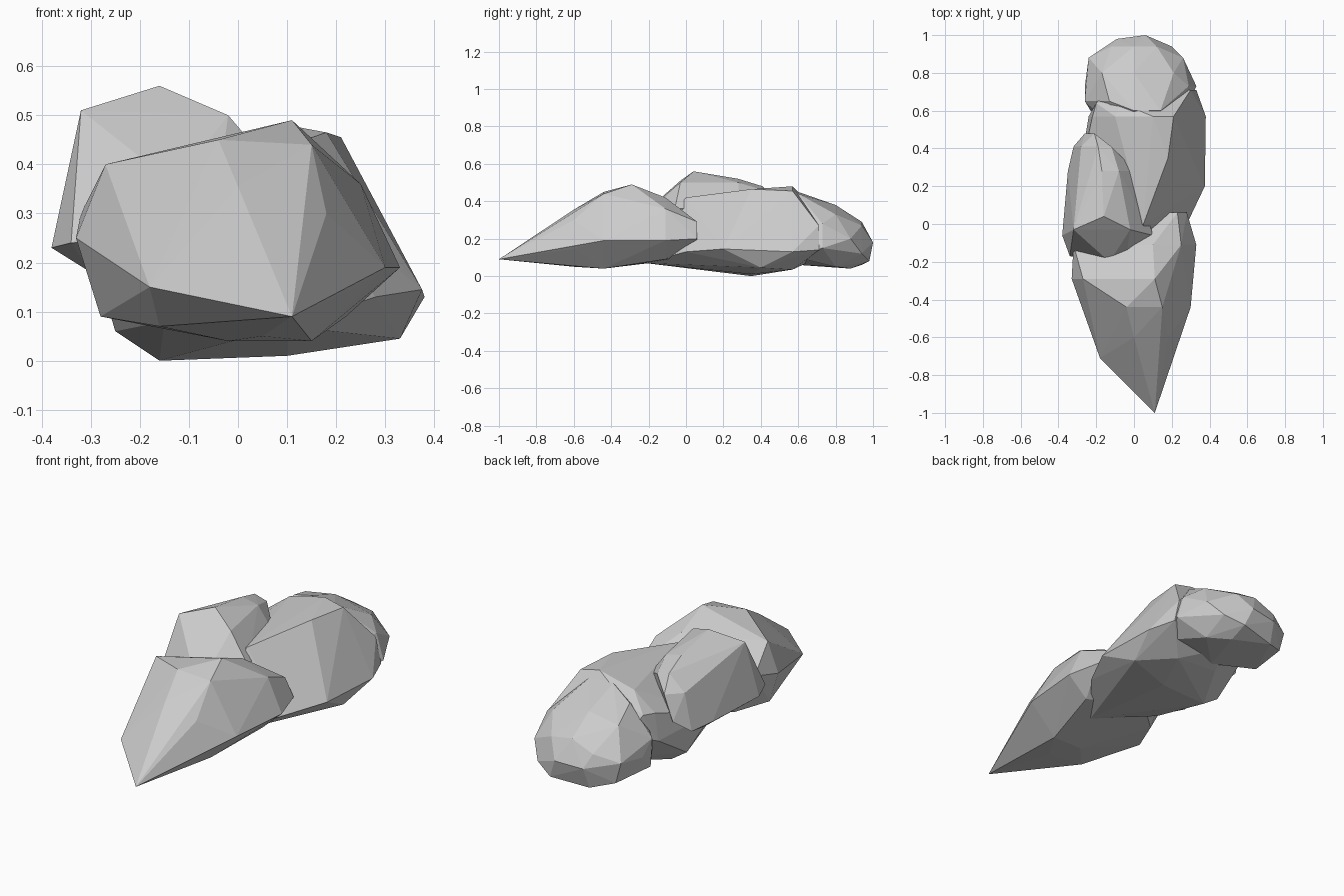
import bpy
import bmesh

default_cube = bpy.data.objects.get("Cube")
if default_cube:
    bpy.data.objects.remove(default_cube, do_unlink=True)


def make_material(name, colour):
    material = bpy.data.materials.new(name)
    material.use_nodes = True
    material.diffuse_color = colour
    shader = next(node for node in material.node_tree.nodes
                  if node.type == "BSDF_PRINCIPLED")
    shader.inputs["Base Color"].default_value = colour
    shader.inputs["Roughness"].default_value = .9
    return material


stone = make_material("stone grey", (.6, .6, .6, 1))


def make_rock(name, sections):
    """Wrap a faceted convex skin around x, z profiles set along y."""
    bm = bmesh.new()
    for y, profile in sections.items():
        for x, z in profile:
            bm.verts.new((x, y, z))
    hull = bmesh.ops.convex_hull(bm, input=bm.verts[:])
    # Drop the points that fell inside the skin
    inner = [item for item in hull["geom_interior"]
             if isinstance(item, bmesh.types.BMVert)]
    bmesh.ops.delete(bm, geom=inner, context="VERTS")
    bmesh.ops.recalc_face_normals(bm, faces=bm.faces[:])
    for face in bm.faces:
        face.smooth = False
    mesh = bpy.data.meshes.new(name)
    bm.to_mesh(mesh)
    bm.free()
    mesh.materials.append(stone)
    rock = bpy.data.objects.new(name, mesh)
    bpy.context.scene.collection.objects.link(rock)
    return rock


# Front boulder tapering to a sharp tip
make_rock("front_pointed_rock", {
    -1: [(.11, .09)],
    -.71: [(-.18, .15)],
    -.6: [(0, .355), (.18, .3), (.23, .145), (.05, .05), (-.16, .07)],
    -.44: [(-.04, .45), (.15, .44), (.3, .19), (.15, .04), (-.02, .04)],
    -.29: [(-.33, .25), (-.27, .4), (.11, .49), (-.28, .09)],
    -.11: [(.33, .19), (.25, .36), (.1, .42), (-.32, .3), (-.2, .08),
           (.22, .09)],
    .02: [(-.05, .1), (-.15, .16)],
    .06: [(.28, .2), (.23, .29), (.15, .28), (.08, .19)],
})

# Tall boulder resting on one side
make_rock("upper_rock", {
    -.2: [(-.13, .36), (-.1, .25)],
    -.17: [(-.34, .24), (-.04, .36)],
    -.06: [(-.38, .23), (.1, .36), (.05, .25)],
    -.03: [(-.32, .51), (-.02, .5)],
    .04: [(-.16, .56)],
    .28: [(-.35, .22), (-.17, .52), (-.08, .5), (.01, .38), (-.3, .18)],
    .41: [(-.32, .21), (-.12, .46), (-.19, .48), (-.28, .4)],
    .48: [(-.26, .27), (-.21, .4)],
})

# Broad boulder carrying the others
make_rock("middle_rock", {
    -.22: [(.1, .07), (.05, .2)],
    0: [(.28, .13), (.05, .42), (-.2, .25), (-.15, .08)],
    .2: [(.375, .145), (.13, .44), (-.3, .23)],
    .35: [(-.16, 0), (.1, .01), (.18, .465), (-.25, .06)],
    .4: [(.33, .045)],
    .57: [(.38, .13), (.21, .455), (.1, .48), (.19, .035), (-.24, .2),
          (-.22, .34), (-.1, .43), (-.05, .05)],
    .64: [(-.07, .41), (-.2, .35)],
    .71: [(.33, .14), (.3, .27), (0, .2), (-.15, .25), (0, .1)],
})

# Rounded boulder closing the back
make_rock("back_round_rock", {
    .5: [(-.1, .3), (.15, .33), (0, .12)],
    .6: [(0, .45), (.14, .44), (-.23, .2), (.26, .28), (.27, .1), (0, .06)],
    .65: [(-.13, .4), (-.26, .25), (-.25, .1)],
    .73: [(.33, .15), (.29, .28), (-.26, .18)],
    .8: [(-.17, .35), (0, .38), (.21, .33), (.2, .05)],
    .88: [(-.24, .2), (-.21, .09), (.26, .2), (.1, .04)],
    .94: [(0, .29), (.12, .27), (-.12, .24), (.2, .12), (-.1, .06)],
    .98: [(-.09, .17), (.1, .08)],
    1: [(.06, .18)],
})
